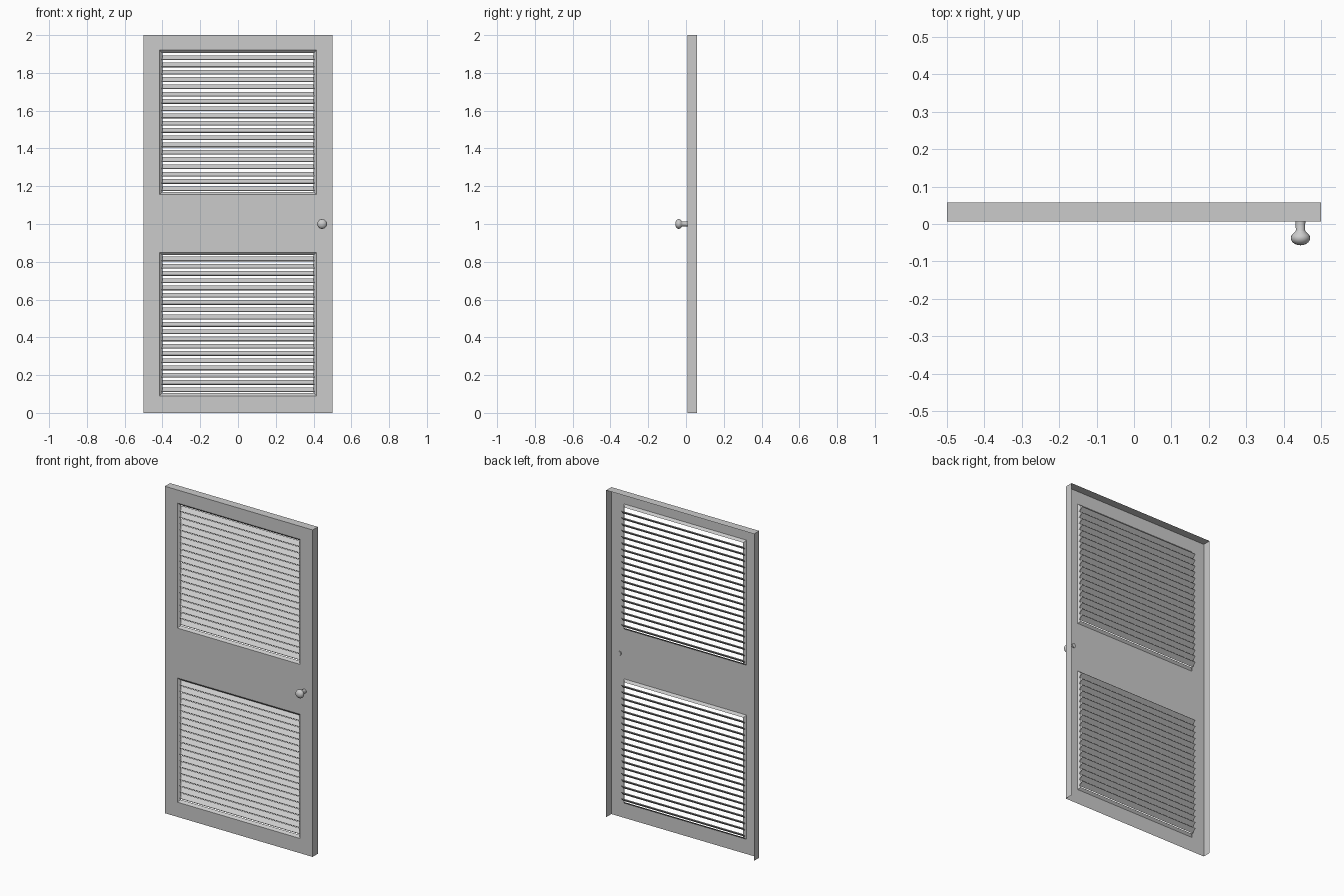
import bpy, bmesh, math
from mathutils import Matrix, Vector

if "Cube" in bpy.data.objects:
    bpy.data.objects.remove(bpy.data.objects["Cube"])

FRONT, BACK = 0.007, 0.057
WINDOWS = [(0.09, 0.85), (1.155, 1.92)]
HALF = 0.415


def finish(name, bm):
    mesh = bpy.data.meshes.new(name)
    bm.to_mesh(mesh)
    bm.free()
    obj = bpy.data.objects.new(name, mesh)
    bpy.context.collection.objects.link(obj)
    return obj


def quad(bm, *pts):
    bm.faces.new([bm.verts.new(p) for p in pts])


# Door shell: pierced front sheet with side and top returns, open at back and bottom
bm = bmesh.new()
xs = [-0.5, -HALF, HALF, 0.5]
zs = [0, 0.09, 0.85, 1.155, 1.92, 2]
for i in range(3):
    for j in range(5):
        if i == 1 and j in (1, 3):
            continue
        a, b, c, d = xs[i], xs[i + 1], zs[j], zs[j + 1]
        quad(bm, (a, FRONT, c), (b, FRONT, c), (b, FRONT, d), (a, FRONT, d))
quad(bm, (0.5, FRONT, 0), (0.5, BACK, 0), (0.5, BACK, 2), (0.5, FRONT, 2))
quad(bm, (-0.5, BACK, 0), (-0.5, FRONT, 0), (-0.5, FRONT, 2), (-0.5, BACK, 2))
quad(bm, (-0.5, FRONT, 2), (0.5, FRONT, 2), (0.5, BACK, 2), (-0.5, BACK, 2))

# Sloped rims around both openings
for z0, z1 in WINDOWS:
    def ring(inset, y):
        h = HALF - inset
        return [(-h, y, z0 + inset), (h, y, z0 + inset),
                (h, y, z1 - inset), (-h, y, z1 - inset)]
    outer, inner = ring(0, FRONT), ring(0.014, FRONT + 0.013)
    for k in range(4):
        n = (k + 1) % 4
        quad(bm, outer[k], outer[n], inner[n], inner[k])
bmesh.ops.remove_doubles(bm, verts=bm.verts, dist=1e-5)
finish("door_shell", bm)

# Louvre slats: front edge low, back edge high
for label, (z0, z1) in zip(("lower", "upper"), WINDOWS):
    bm = bmesh.new()
    count = 19
    for i in range(count):
        z = z0 + 0.032 + 0.0385 * i
        m = (Matrix.Translation((0, FRONT + 0.022, z))
             @ Matrix.Rotation(math.radians(42), 4, 'X')
             @ Matrix.Diagonal((2 * HALF - 0.01, 0.032, 0.005, 1)))
        bmesh.ops.create_cube(bm, size=1, matrix=m)
    finish(label + "_louvres", bm)

# Door knob: stem flowing into a flattened round head, turned about the y axis
profile = [(0, 0.013), (0.013, 0.013), (0.0125, -0.017)]
for k in range(1, 9):
    t = math.radians(150 - 150 * k / 8 if k < 8 else 0)
    if k == 1:
        t = math.radians(145)
    profile.append((0.026 * math.sin(t), -0.0375 + -0.0195 * math.cos(t)))
bm = bmesh.new()
verts = [bm.verts.new((0.445 + r, y, 1)) for r, y in profile]
edges = [bm.edges.new(p) for p in zip(verts, verts[1:])]
bmesh.ops.spin(bm, geom=verts + edges, cent=Vector((0.445, 0, 1)), axis=(0, 1, 0),
               angle=2 * math.pi, steps=20)
bmesh.ops.remove_doubles(bm, verts=bm.verts, dist=1e-5)
bmesh.ops.recalc_face_normals(bm, faces=bm.faces)
knob = finish("door_knob", bm)
bpy.context.view_layer.objects.active = knob
knob.select_set(True)
bpy.ops.object.shade_smooth_by_angle(angle=math.radians(40))
